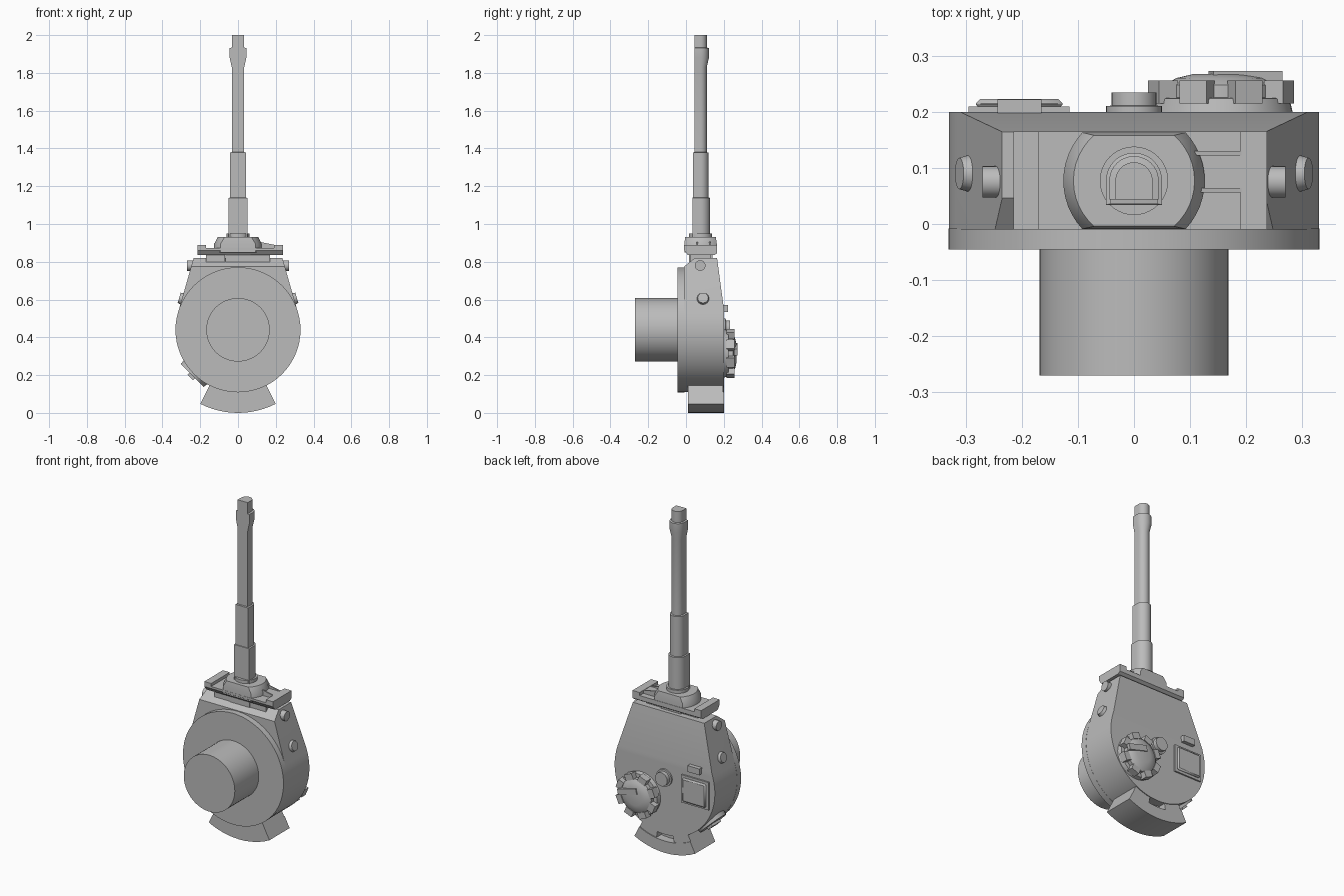
import bpy, bmesh, math
from mathutils import Matrix, Vector

if "Cube" in bpy.data.objects:
    bpy.data.objects.remove(bpy.data.objects["Cube"])

grey = bpy.data.materials.new("armour_grey")
grey.diffuse_color = (0.5, 0.5, 0.5, 1)
grey.use_nodes = True
grey.node_tree.nodes["Principled BSDF"].inputs["Base Color"].default_value = grey.diffuse_color


def finish(name, bm, angle=30):
    bmesh.ops.recalc_face_normals(bm, faces=bm.faces)
    me = bpy.data.meshes.new(name)
    bm.to_mesh(me)
    bm.free()
    me.materials.append(grey)
    ob = bpy.data.objects.new(name, me)
    bpy.context.collection.objects.link(ob)
    bpy.ops.object.select_all(action='DESELECT')
    ob.select_set(True)
    bpy.context.view_layer.objects.active = ob
    bpy.ops.object.shade_smooth_by_angle(angle=math.radians(angle))
    return ob


def loft(rings):
    """Closed skin through equal-length rings of 3D points."""
    bm = bmesh.new()
    rows = [[bm.verts.new(p) for p in r] for r in rings]
    n = len(rows[0])
    for a, b in zip(rows, rows[1:]):
        for i in range(n):
            j = (i + 1) % n
            bm.faces.new((a[i], a[j], b[j], b[i]))
    bm.faces.new(rows[0])
    bm.faces.new(rows[-1])
    return bm


def arc(cx, cy, r, a0, a1, n):
    return [(cx + r * math.cos(math.radians(a0 + (a1 - a0) * i / n)),
             cy + r * math.sin(math.radians(a0 + (a1 - a0) * i / n))) for i in range(n + 1)]


def prism_y(pts, y0, y1):
    return loft([[(x, y, z) for x, z in pts] for y in (y0, y1)])


def turned(name, x, z, steps, n=32):
    """Round part about a y-axis line; steps are (radius, y)."""
    return finish(name, loft([[(px, y, pz) for px, pz in arc(x, z, r, 0, 360, n)[:-1]]
                              for r, y in steps]))


def box(name, x, y, z, turn=0, axis='Y'):
    """Box from (min, max) pairs, optionally turned about its centre."""
    c = Vector([(p[0] + p[1]) / 2 for p in (x, y, z)])
    size = [p[1] - p[0] for p in (x, y, z)]
    bm = bmesh.new()
    bmesh.ops.create_cube(bm, size=1)
    bm.transform(Matrix.Translation(c) @ Matrix.Rotation(math.radians(turn), 4, axis)
                 @ Matrix.Diagonal((*size, 1)))
    return finish(name, bm)


def stud(name, centre, direction, r0, r1, depth, n=24):
    """Short round part pointing along a direction."""
    bm = bmesh.new()
    bmesh.ops.create_cone(bm, cap_ends=True, segments=n, radius1=r0, radius2=r1, depth=depth)
    q = Vector(direction).to_track_quat('Z', 'Y').to_matrix().to_4x4()
    bm.transform(Matrix.Translation(centre) @ q)
    return finish(name, bm)


def cut(bm, co, no):
    """Slice away everything on the normal side and cap the hole."""
    geom = bm.verts[:] + bm.edges[:] + bm.faces[:]
    res = bmesh.ops.bisect_plane(bm, geom=geom, plane_co=co, plane_no=no, clear_outer=True)
    edges = [e for e in res['geom_cut'] if isinstance(e, bmesh.types.BMEdge)]
    bmesh.ops.holes_fill(bm, edges=edges, sides=0)


CZ = 0.44  # height of the turret ring centre

# Turret basket and ring
turned("basket", 0, CZ, [(0.168, -0.27), (0.168, -0.04)], 64)
turned("turret_ring", 0, CZ, [(0.331, -0.045), (0.331, -0.008)], 64)

# Turret shell: horseshoe outline with sloping forward roof
outline = [(0.235, 0.82), (-0.235, 0.82)] + arc(0, CZ, 0.33, 164, 376, 48)
bm = prism_y(outline, -0.01, 0.2)
cut(bm, (0, 0.2, 0.555), (0, 0.26, 0.035))
cut(bm, (0, -0.01, 0.775), (0, -0.04, 0.05))
finish("turret_shell", bm, 20)

# Rear stowage bin: curved sector with a notch in its roof
def sector(r0, r1, a):
    return arc(0, CZ, r0, 270 - a, 270 + a, 12) + arc(0, CZ, r1, 270 + a, 270 - a, 12)

finish("bin_body", prism_y(sector(0.31, 0.44, 27), 0.01, 0.15))
finish("bin_roof", prism_y(sector(0.37, 0.44, 27), 0.15, 0.2))
for s in (-1, 1):
    pts = arc(0, CZ, 0.31, 270 + s * 9, 270 + s * 27, 6) + arc(0, CZ, 0.37, 270 + s * 27, 270 + s * 9, 6)
    finish("bin_roof_side", prism_y(pts, 0.15, 0.195))

# Escape hatch on the rear quarter
d = Vector((-0.707, 0, -0.707))
hub = Vector((0, 0.09, CZ))
stud("escape_hatch", hub + d * 0.328, d, 0.09, 0.085, 0.03, 32)
box("escape_hatch_hinge", (-0.265, -0.225), (0.05, 0.13), (0.185, 0.205), 45)

# Side vision ports and lifting studs
for s in (-1, 1):
    stud("vision_port", (s * 0.297, 0.09, 0.605), (s * 0.96, 0, 0.28), 0.036, 0.028, 0.03)
    stud("lifting_stud", (s * 0.24, 0.075, 0.78), (s, 0, 0), 0.028, 0.028, 0.06)

# Mantlet: back plate, raised ends, supports, bulged centre
side = [(-0.01, 0.86), (-0.01, 0.885), (0.165, 0.885), (0.165, 0.845), (0.15, 0.835), (0.01, 0.835)]
finish("mantlet_plate", loft([[(x, y, min(z, 0.872)) for y, z in side] for x in (-0.2, 0.225)]))
for name, x0, x1 in (("mantlet_end_left", -0.215, -0.17), ("mantlet_end_right", 0.19, 0.237)):
    finish(name, loft([[(x, y, z + (0.005 if z > 0.88 else 0)) for y, z in side] for x in (x0, x1)]))
for x0, x1 in ((-0.17, -0.068), (0.065, 0.17)):
    box("mantlet_support", (x0, x1), (0.02, 0.13), (0.8, 0.84))
box("mantlet_neck", (-0.065, 0.065), (0.015, 0.14), (0.8, 0.85))

def bulge(r, h, z):
    a = math.degrees(math.asin(h / r))
    return [(x, y, z) for x, y in arc(0, 0.077, r, -a, a, 12) + arc(0, 0.077, r, 180 - a, 180 + a, 12)]

finish("mantlet_bulge", loft([bulge(0.126, 0.086, 0.85), bulge(0.126, 0.086, 0.895),
                              bulge(0.108, 0.081, 0.93)]))
for y in (0.06, 0.126):
    pts = [(0.1, 0.86), (0.192, 0.86), (0.192, 0.89), (0.1, 0.908)]
    finish("sight_fairing", prism_y(pts, y - 0.004, y + 0.004))
box("sight_block", (0.1, 0.192), (0.06, 0.126), (0.86, 0.888))

# Gun: collar and a D-section tube, flat on the underside
stud("gun_collar", (0, 0.077, 0.938), (0, 0, 1), 0.061, 0.061, 0.022, 40)

def d_ring(z, r, flat):
    return [(x, y, z) for x, y in [(r, flat)] + arc(0, 0.077, r, 0, 180, 20) + [(-r, flat)]]

tube = [(0.93, 0.05, 0.034), (1.138, 0.05, 0.034), (1.14, 0.042, 0.036), (1.378, 0.042, 0.036),
        (1.38, 0.033, 0.044), (1.83, 0.033, 0.044), (1.88, 0.044, 0.044), (1.932, 0.044, 0.044),
        (1.934, 0.033, 0.044), (2.0, 0.033, 0.044)]
finish("gun_tube", loft([d_ring(*t) for t in tube]), 25)

# Commander cupola with vision blocks and hatch
CX, CUZ = 0.155, 0.315
turned("cupola_base", CX, CUZ, [(0.13, 0.19), (0.122, 0.224), (0.1, 0.225), (0.1, 0.248),
                                (0.08, 0.26), (0.05, 0.267)], 40)
for i in range(8):
    a = math.radians(22.5 + 45 * i)
    x, z = CX + 0.112 * math.cos(a), CUZ + 0.112 * math.sin(a)
    box("vision_block", (x - 0.018, x + 0.018), (0.215, 0.256), (z - 0.026, z + 0.026), -math.degrees(a))
box("cupola_hatch_bar", (0.135, 0.262), (0.255, 0.273), (0.32, 0.355), 15)

# Roof fittings: ventilator, loader hatch, periscope
turned("ventilator", 0, 0.45, [(0.05, 0.19), (0.05, 0.21), (0.04, 0.211), (0.04, 0.234)])
box("loader_hatch_frame", (-0.295, -0.115), (0.19, 0.209), (0.335, 0.5))
lid = box("loader_hatch_lid", (-0.282, -0.127), (0.205, 0.223), (0.347, 0.488))
bev = lid.modifiers.new("rounded", 'BEVEL')
bev.width, bev.segments = 0.008, 1
box("periscope_cover", (-0.243, -0.165), (0.185, 0.222), (0.535, 0.572))
